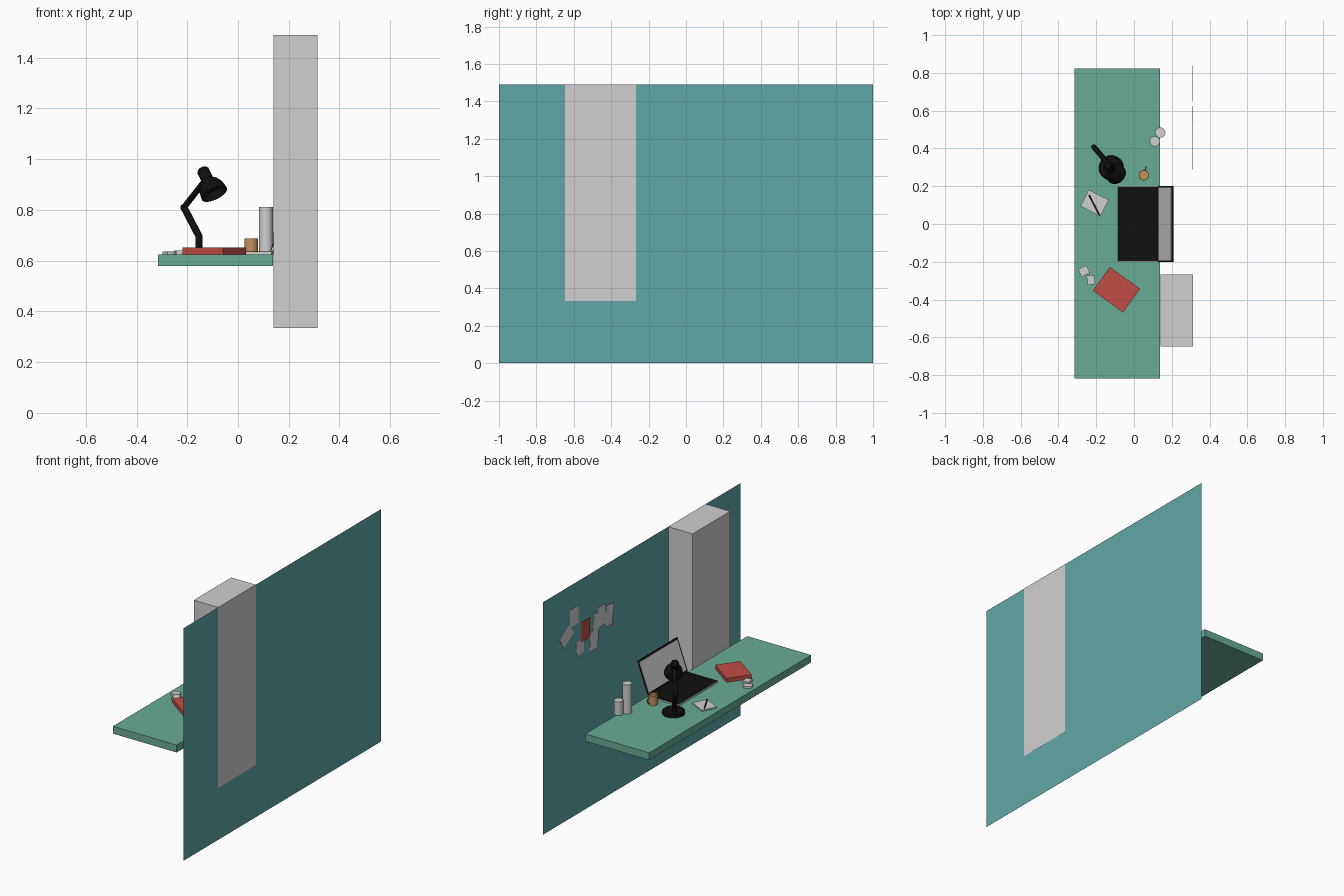
import bpy, bmesh, math
from mathutils import Vector, Matrix

if "Cube" in bpy.data.objects:
    bpy.data.objects.remove(bpy.data.objects["Cube"])


def mat(name, rgb):
    m = bpy.data.materials.new(name)
    m.diffuse_color = (*rgb, 1)
    m.use_nodes = True
    m.node_tree.nodes["Principled BSDF"].inputs["Base Color"].default_value = m.diffuse_color
    return m


TEAL = mat("teal_wall", (0.12, 0.39, 0.385))
GREEN = mat("green_desk", (0.14, 0.41, 0.30))
GREY = mat("light_grey", (0.63, 0.63, 0.63))
RED = mat("red", (0.53, 0.075, 0.06))
BLACK = mat("black", (0.005, 0.005, 0.005))
TAN = mat("tan", (0.56, 0.28, 0.11))


def finish(name, bm, *mats, smooth=False):
    bmesh.ops.recalc_face_normals(bm, faces=bm.faces)
    me = bpy.data.meshes.new(name)
    bm.to_mesh(me)
    bm.free()
    ob = bpy.data.objects.new(name, me)
    bpy.context.collection.objects.link(ob)
    for m in mats:
        me.materials.append(m)
    if smooth:
        bpy.context.view_layer.objects.active = ob
        ob.select_set(True)
        bpy.ops.object.shade_smooth_by_angle(angle=math.radians(35))
        ob.select_set(False)
    return ob


def box(name, centre, size, m, rot=0, axis='Z'):
    bm = bmesh.new()
    bmesh.ops.create_cube(bm, size=1)
    bm.transform(Matrix.Translation(centre) @ Matrix.Rotation(math.radians(rot), 4, axis)
                 @ Matrix.Diagonal((*size, 1)))
    return finish(name, bm, m)


def span(name, x, y, z, m):
    lo, hi = Vector((x[0], y[0], z[0])), Vector((x[1], y[1], z[1]))
    return box(name, (lo + hi) / 2, hi - lo, m)


def lathe(name, profile, start, direction, m, n=32):
    """Spin (radius, height) points about an axis that begins at start."""
    bm = bmesh.new()
    vs = [bm.verts.new((r, 0, h)) for r, h in profile]
    es = [bm.edges.new(p) for p in zip(vs, vs[1:])]
    bmesh.ops.spin(bm, geom=vs + es, cent=(0, 0, 0), axis=(0, 0, 1),
                   angle=2 * math.pi, steps=n)
    bmesh.ops.remove_doubles(bm, verts=bm.verts, dist=1e-5)
    q = Vector((0, 0, 1)).rotation_difference(Vector(direction))
    bm.transform(Matrix.Translation(start) @ q.to_matrix().to_4x4())
    return finish(name, bm, m, smooth=True)


def rod(name, a, b, r, m, n=16):
    d = Vector(b) - Vector(a)
    return lathe(name, [(0, 0), (r, 0), (r, d.length), (0, d.length)], a, d, m, n)


TOP = 0.625  # desk surface

# wall (single sheet), cabinet and desk
bm = bmesh.new()
bm.faces.new([bm.verts.new((0.3132, y, z))
              for y, z in ((-1, 0), (1, 0), (1, 1.49), (-1, 1.49))])
finish("wall", bm, TEAL)
span("cabinet", (0.14, 0.3136), (-0.648, -0.268), (0.334, 1.49), GREY)
span("desk", (-0.315, 0.138), (-0.818, 0.823), (0.578, TOP), GREEN)

# notes pinned to the wall: y, z, width, height, turn, colour
notes = [(0.767, 1.183, 0.118, 0.085, -33, GREY), (0.69, 1.28, 0.085, 0.112, 0, GREY),
         (0.63, 1.062, 0.075, 0.09, -5, GREY), (0.49, 1.053, 0.085, 0.12, 4, GREY),
         (0.46, 1.163, 0.075, 0.11, 8, GREY), (0.41, 1.18, 0.08, 0.13, 0, GREY),
         (0.335, 1.157, 0.075, 0.135, 8, GREY), (0.578, 1.153, 0.092, 0.128, 0, RED)]
for i, (y, z, w, h, a, m) in enumerate(notes):
    box(f"wall_note_{i}", (0.3105 - 0.0004 * i, y, z), (0.002, w, h), m, a, 'X')

# laptop: base with black deck, leaning lid with bezel and screen
span("laptop_base", (-0.088, 0.132), (-0.2, 0.2), (TOP, 0.634), GREY)
span("laptop_deck", (-0.084, 0.130), (-0.197, 0.197), (0.634, 0.637), BLACK)
tilt = math.degrees(math.atan2(0.075, 0.2))
lean = Vector((0.075, 0, 0.2)).normalized()
out = Vector((-lean.z, 0, lean.x))
mid = Vector((0.168, 0, 0.737))
box("laptop_lid", mid + out * -0.003, (0.006, 0.404, 0.212), GREY, tilt, 'Y')
box("laptop_bezel", mid + out * 0.0015, (0.003, 0.404, 0.212), BLACK, tilt, 'Y')
box("laptop_screen", mid + out * 0.004, (0.002, 0.384, 0.190), GREY, tilt, 'Y')

# desk lamp
lathe("lamp_base", [(0, 0), (0.066, 0), (0.066, 0.018), (0.06, 0.024), (0, 0.024)],
      (-0.12, 0.297, TOP), (0, 0, 1), BLACK)
foot, knee = (-0.153, 0.338, 0.64), (-0.153, 0.338, 0.695)
elbow, neck = (-0.213, 0.408, 0.81), (-0.128, 0.303, 0.918)
rod("lamp_post", foot, knee, 0.014, BLACK)
rod("lamp_lower_arm", knee, elbow, 0.014, BLACK)
rod("lamp_upper_arm", elbow, neck, 0.012, BLACK)
for i, p in enumerate((knee, elbow)):
    bm = bmesh.new()
    bmesh.ops.create_uvsphere(bm, u_segments=16, v_segments=10, radius=0.014,
                              matrix=Matrix.Translation(p))
    finish(f"lamp_joint_{i}", bm, BLACK, smooth=True)
lathe("lamp_shade",
      [(0, 0), (0.018, 0.002), (0.024, 0.01), (0.024, 0.055), (0.038, 0.068),
       (0.05, 0.09), (0.055, 0.122), (0.051, 0.122), (0.045, 0.09), (0, 0.07)],
      (-0.142, 0.312, 0.963), (0.05, -0.052, -0.102), BLACK)

# mug with handle
lathe("mug", [(0, 0), (0.027, 0), (0.027, 0.062), (0.024, 0.062), (0.024, 0.05), (0, 0.05)],
      (0.052, 0.258, TOP), (0, 0, 1), TAN)
pts = []
for i in range(9):
    t = math.pi * (i / 8 - 0.5)
    d = 0.024 + 0.022 * math.cos(t)
    pts.append((0.052 + 0.25 * d, 0.258 + 0.97 * d, 0.656 + 0.02 * math.sin(t)))
for i, (a, b) in enumerate(zip(pts, pts[1:])):
    rod(f"mug_handle_{i}", a, b, 0.0035, TAN, 8)

# two round canisters
rod("tall_canister", (0.11, 0.438, TOP), (0.11, 0.438, 0.812), 0.027, GREY, 32)
rod("short_canister", (0.139, 0.484, TOP), (0.139, 0.484, 0.713), 0.027, GREY, 32)

# book, paper with pen, small note pads
box("red_book", (-0.093, -0.348, TOP + 0.013), (0.197, 0.155, 0.026), RED, -36)
box("paper", (-0.209, 0.111, TOP + 0.004), (0.119, 0.098, 0.008), GREY, -27)
rod("pen", (-0.238, 0.153, 0.635), (-0.182, 0.045, 0.635), 0.0035, BLACK, 8)
box("note_pad_a", (-0.265, -0.249, TOP + 0.006), (0.05, 0.044, 0.012), GREY, 25)
box("note_pad_b", (-0.228, -0.296, TOP + 0.008), (0.04, 0.05, 0.016), GREY, 8)
